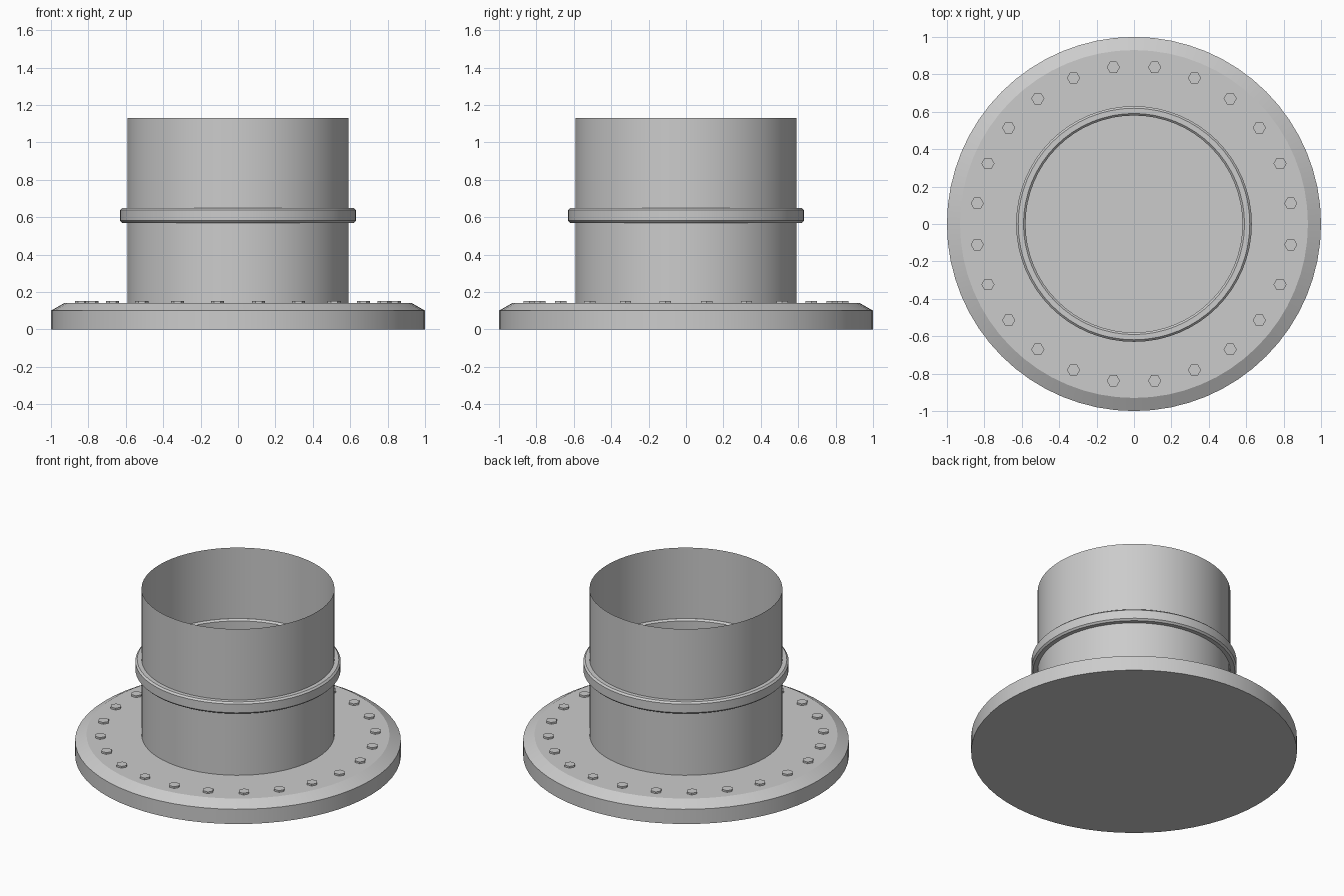
import bpy
import bmesh
from math import cos, sin, pi, radians

default_cube = bpy.data.objects.get("Cube")
if default_cube:
    bpy.data.objects.remove(default_cube, do_unlink=True)

# Single painted-steel colour
steel = bpy.data.materials.new("grey_steel")
steel.use_nodes = True
grey = (0.6, 0.6, 0.6, 1)
steel.diffuse_color = grey
steel.node_tree.nodes["Principled BSDF"].inputs["Base Color"].default_value = grey


def lathe(name, profile, sides, closed=False, cap_bottom=False, cap_top=False, smooth=True):
    """Spin a (radius, height) profile round z into a mesh."""
    bm = bmesh.new()
    rings = []
    for r, z in profile:
        rings.append([bm.verts.new((r * cos(2 * pi * i / sides), r * sin(2 * pi * i / sides), z))
                      for i in range(sides)])
    pairs = list(zip(rings, rings[1:]))
    if closed:
        pairs.append((rings[-1], rings[0]))
    for low, high in pairs:
        for i in range(sides):
            j = (i + 1) % sides
            bm.faces.new((low[i], low[j], high[j], high[i]))
    if cap_bottom:
        bm.faces.new(rings[0][::-1])
    if cap_top:
        bm.faces.new(rings[-1])
    mesh = bpy.data.meshes.new(name)
    bm.to_mesh(mesh)
    bm.free()
    mesh.materials.append(steel)
    if smooth:
        mesh.shade_smooth()
        mesh.set_sharp_from_angle(angle=radians(25))
    return mesh


def place(name, mesh, location=(0, 0, 0)):
    obj = bpy.data.objects.new(name, mesh)
    obj.location = location
    bpy.context.collection.objects.link(obj)
    return obj


SIDES = 64
FLANGE_TOP = 0.14

# Base flange: solid disc with a chamfered rim
place("base_flange", lathe("base_flange", [(1, 0), (1, 0.10), (0.93, FLANGE_TOP)],
                           SIDES, cap_bottom=True, cap_top=True))

# Open thin-walled pipe
place("pipe", lathe("pipe", [(0.592, FLANGE_TOP - 0.01), (0.592, 1.13)], SIDES))

# Collar band, bevelled on all four edges and showing inside the pipe too
inner, outer, low, high, b = 0.58, 0.63, 0.57, 0.65, 0.011
collar = [(inner + b, low), (outer - b, low), (outer, low + b), (outer, high - b),
          (outer - b, high), (inner + b, high), (inner, high - b), (inner, low + b)]
place("collar_band", lathe("collar_band", collar, SIDES, closed=True))

# Ring of hexagonal bolt heads
bolt = lathe("bolt_head", [(0.035, -0.01), (0.035, 0.012)], 6,
             cap_bottom=True, cap_top=True, smooth=False)
BOLTS = 24
for n in range(BOLTS):
    a = 2 * pi * (n + 0.5) / BOLTS
    place(f"bolt_head_{n + 1}", bolt, (0.845 * cos(a), 0.845 * sin(a), FLANGE_TOP))
